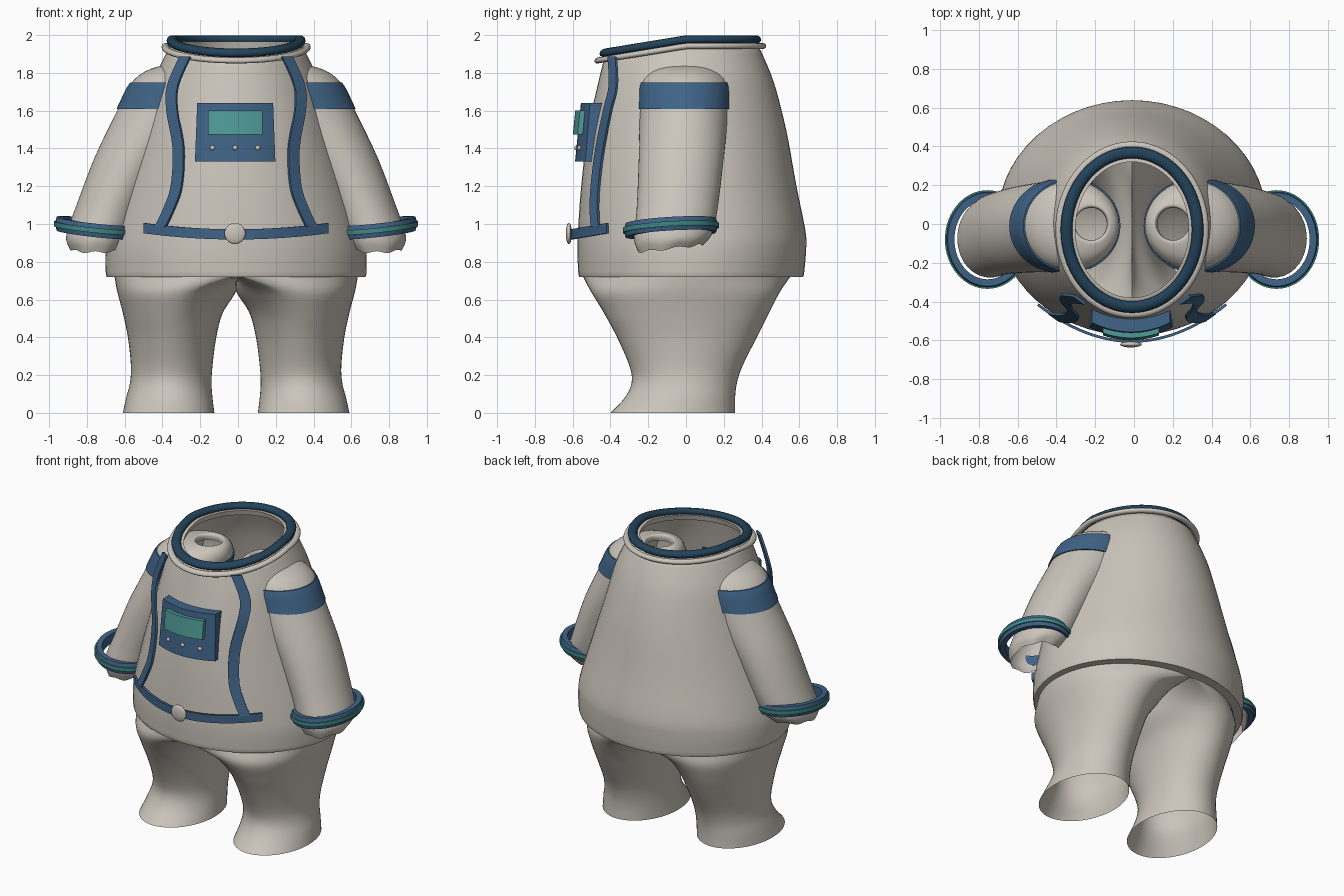
import bpy, bmesh, math
from mathutils import Vector

cube = bpy.data.objects.get("Cube")
if cube:
    bpy.data.objects.remove(cube, do_unlink=True)

X0 = -0.01   # symmetry plane
SEG = 56


def material(name, rgb):
    m = bpy.data.materials.new(name)
    m.use_nodes = True
    m.diffuse_color = (*rgb, 1)
    b = m.node_tree.nodes["Principled BSDF"]
    b.inputs["Base Color"].default_value = (*rgb, 1)
    b.inputs["Roughness"].default_value = 0.7
    return m


FABRIC = material("warm_white_fabric", (0.60, 0.56, 0.50))
BLUE = material("trim_blue", (0.05, 0.125, 0.24))
NAVY = material("collar_navy", (0.016, 0.055, 0.10))
TEAL = material("screen_teal", (0.08, 0.33, 0.31))
STRIPE = material("stripe_teal", (0.05, 0.25, 0.23))


def finish(name, bm, mats, angle=40):
    bmesh.ops.recalc_face_normals(bm, faces=bm.faces)
    me = bpy.data.meshes.new(name)
    bm.to_mesh(me)
    bm.free()
    for m in mats:
        me.materials.append(m)
    ob = bpy.data.objects.new(name, me)
    bpy.context.collection.objects.link(ob)
    ob.location.x = X0
    bpy.ops.object.select_all(action='DESELECT')
    ob.select_set(True)
    bpy.context.view_layer.objects.active = ob
    bpy.ops.object.shade_smooth_by_angle(angle=math.radians(angle))
    return ob


def loft(name, rings, mats, wrap=False, caps=False, rule=None, angle=40):
    """Skin closed rings of points; wrap joins the last ring to the first."""
    bm = bmesh.new()
    vs = [[bm.verts.new(p) for p in r] for r in rings]
    n = len(vs[0])
    for i in range(len(vs) if wrap else len(vs) - 1):
        a, b = vs[i], vs[(i + 1) % len(vs)]
        for j in range(n):
            k = (j + 1) % n
            f = bm.faces.new((a[j], a[k], b[k], b[j]))
            if rule:
                f.material_index = rule(j)
    if caps:
        bm.faces.new(vs[0])
        bm.faces.new(vs[-1])
    return finish(name, bm, mats, angle)


def smooth_rows(rows, steps=5):
    """Catmull-Rom subdivision of a list of tuples."""
    out = []
    for i in range(len(rows) - 1):
        p = [rows[max(i - 1, 0)], rows[i], rows[i + 1], rows[min(i + 2, len(rows) - 1)]]
        for s in range(steps):
            t = s / steps
            out.append(tuple(
                0.5 * (2 * b + (c - a) * t + (2 * a - 5 * b + 4 * c - d) * t * t
                       + (3 * b - a - 3 * c + d) * t ** 3)
                for a, b, c, d in zip(*p)))
    return out + [tuple(rows[-1])]


def angles(n=SEG):
    return [2 * math.pi * i / n for i in range(n)]


def neck_tilt(y):
    return 0.075 * min(y / 0.46, 0)


# Torso: open shell, neck dips towards the front (z, half width, front, back)
torso_rows = [(0.735, 0.69, -0.57, 0.625), (0.85, 0.69, -0.575, 0.635),
              (0.96, 0.67, -0.572, 0.633), (1.2, 0.60, -0.555, 0.585),
              (1.5, 0.51, -0.52, 0.53), (1.75, 0.44, -0.475, 0.465), (1.92, 0.365, -0.44, 0.395)]
rows = [(0.72, 0.62, -0.53, 0.54), (0.72, 0.685, -0.565, 0.62)] + smooth_rows(torso_rows)
rows += [(1.965, 0.32, -0.405, 0.345), (1.965, 0.292, -0.38, 0.32), (1.93, 0.30, -0.39, 0.33)]
rings = []
for z, rx, yf, yb in rows:
    w = min(max((z - 1.5) / 0.43, 0), 1)
    cy, ry = (yf + yb) / 2, (yb - yf) / 2
    rings.append([Vector((rx * math.cos(a), cy + ry * math.sin(a),
                          z + w * neck_tilt(cy + ry * math.sin(a)))) for a in angles()])
loft("torso", rings, [FABRIC], angle=50)


# Neck rings
def neck_ring(name, rx, ry, z, tr, tz, mat):
    rings = []
    for a in angles(72):
        ring = []
        for b in angles(12):
            r = tr * math.cos(b)
            y = -0.03 + (ry + r) * math.sin(a)
            ring.append(Vector(((rx + r) * math.cos(a), y, z + neck_tilt(y) + tz * math.sin(b))))
        rings.append(ring)
    loft(name, rings, [mat], wrap=True, angle=60)


neck_ring("collar_outer_ring", 0.375, 0.435, 1.942, 0.02, 0.016, FABRIC)
neck_ring("collar_inner_ring", 0.338, 0.398, 1.976, 0.03, 0.023, NAVY)

# Legs: open tubes that meet at the crotch (z, inner, outer, axis, front, back)
leg_rows = smooth_rows([
    (0, 0.115, 0.60, 0.36, -0.40, 0.26), (0.08, 0.125, 0.582, 0.355, -0.325, 0.26),
    (0.16, 0.13, 0.562, 0.345, -0.288, 0.27), (0.25, 0.125, 0.557, 0.34, -0.30, 0.30),
    (0.4, 0.105, 0.573, 0.335, -0.365, 0.375), (0.53, 0.07, 0.60, 0.32, -0.435, 0.44),
    (0.645, 0, 0.63, 0.25, -0.505, 0.50), (0.73, 0, 0.645, 0, -0.55, 0.56)])
for side, s in (("left", 1), ("right", -1)):
    rings = []
    for z, xi, xo, cx, yf, yb in leg_rows:
        cy, ry = (yf + yb) / 2, (yb - yf) / 2
        rings.append([Vector((s * max(0, cx + math.cos(a) * ((xo - cx) if math.cos(a) > 0 else (cx - xi))),
                              cy + ry * math.sin(a), z)) for a in angles()])
    loft(side + "_leg", rings, [FABRIC], angle=60)

# Arms (z, centre x, centre y, radius x, radius y)
arm_rows = smooth_rows([
    (0.87, 0.745, -0.085, 0.135, 0.17), (0.92, 0.735, -0.075, 0.165, 0.20),
    (0.99, 0.71, -0.06, 0.175, 0.21), (1.1, 0.665, -0.045, 0.18, 0.215),
    (1.35, 0.545, -0.025, 0.205, 0.225), (1.61, 0.37, -0.01, 0.255, 0.235),
    (1.75, 0.31, -0.008, 0.242, 0.23), (1.82, 0.265, -0.008, 0.19, 0.175),
    (1.85, 0.215, 0, 0.105, 0.105), (1.84, 0.21, 0, 0.085, 0.085), (1.81, 0.215, 0, 0.085, 0.085)])


def arm_ring(s, row, grow=0.0):
    z, cx, cy, rx, ry = row
    sag = max(0, (0.95 - z) / 0.08) * 0.02
    return [Vector((s * (cx + (rx + grow) * math.cos(a)), cy + (ry + grow) * math.sin(a),
                    z + sag * math.sin(a) + sag * 0.3 * math.sin(7 * a))) for a in angles()]


for side, s in (("left", 1), ("right", -1)):
    loft(side + "_arm", [arm_ring(s, r) for r in arm_rows], [FABRIC], angle=60)

    # Shoulder band
    band = [r for r in arm_rows if 1.605 < r[0] < 1.755]
    rings = [arm_ring(s, band[0], -0.005)] + [arm_ring(s, r, 0.008) for r in band]
    loft(side + "_shoulder_band", rings + [arm_ring(s, band[-1], -0.005)], [BLUE])

    # Wrist cuff with a raised stripe in the middle
    profile = [(-0.035, -0.034), (0, -0.036), (0.006, -0.013), (0.014, -0.013),
               (0.014, 0.013), (0.006, 0.013), (0, 0.036), (-0.035, 0.034)]
    rings = []
    for a in angles(64):
        ca, sa = math.cos(a), math.sin(a)
        rings.append([Vector((s * (0.745 + (0.205 + r) * ca), -0.08 + (0.24 + r) * sa,
                              0.98 + 0.022 * ca + 0.014 * sa + h)) for r, h in profile])
    loft(side + "_wrist_cuff", rings, [BLUE, STRIPE], wrap=True, angle=30,
         rule=lambda j: 1 if j in (2, 3, 4) else 0)


# Ribbons: straps and belt
def ribbon(name, pts, width, thick, mat):
    pts = [Vector(p) for p in pts]
    rings = []
    for i, p in enumerate(pts):
        t = pts[min(i + 1, len(pts) - 1)] - pts[max(i - 1, 0)]
        n = t.cross(width).normalized() * thick / 2
        rings.append([p - width - n, p + width - n, p + width + n, p - width + n])
    loft(name, rings, [mat], caps=True)


strap = smooth_rows([(0.27, -0.39, 1.885), (0.335, -0.385, 1.73), (0.338, -0.415, 1.60),
                     (0.305, -0.455, 1.4), (0.315, -0.48, 1.2), (0.355, -0.485, 1.08),
                     (0.40, -0.48, 0.985)])
for side, s in (("left", 1), ("right", -1)):
    ribbon(side + "_strap", [(s * x, y, z) for x, y, z in strap], Vector((s * 0.028, 0.02, 0)), 0.014, BLUE)

belt = [(0.485 * u, -0.605 + 0.19 * u * u, 0.945 + 0.033 * u * u) for u in [i / 14 - 1 for i in range(29)]]
ribbon("belt", belt, Vector((0, 0, 0.027)), 0.014, BLUE)


# Chest panel: plates bent around the body
def plate(name, hw, z0, z1, front, depth, mat, taper=0.0):
    rings = []
    for i in range(17):
        u = i / 8 - 1
        ring = []
        for z, back in ((z0, 0), (z1, 0), (z1, depth), (z0, depth)):
            x = u * (hw - (taper if z == z1 else 0))
            ring.append(Vector((x - 0.005, front - (1.485 - z) * 0.1 + 1.2 * x * x + back, z)))
        rings.append(ring)
    loft(name, rings, [mat], caps=True, angle=30)


plate("chest_panel", 0.213, 1.33, 1.64, -0.572, 0.07, BLUE, taper=0.012)
plate("panel_screen", 0.145, 1.475, 1.60, -0.598, 0.03, TEAL)


# Buttons
def button(name, loc, r, depth):
    bm = bmesh.new()
    bmesh.ops.create_uvsphere(bm, u_segments=24, v_segments=14, radius=1)
    for v in bm.verts:
        v.co = Vector((v.co.x * r, v.co.y * depth, v.co.z * r)) + Vector(loc)
    finish(name, bm, [FABRIC], 60)


for i in (-1, 0, 1):
    button("panel_button_%d" % (i + 2), (0.12 * i - 0.005, -0.58 + 0.0173 * abs(i), 1.403), 0.013, 0.012)
button("belt_buckle", (-0.006, -0.62, 0.95), 0.056, 0.016)
